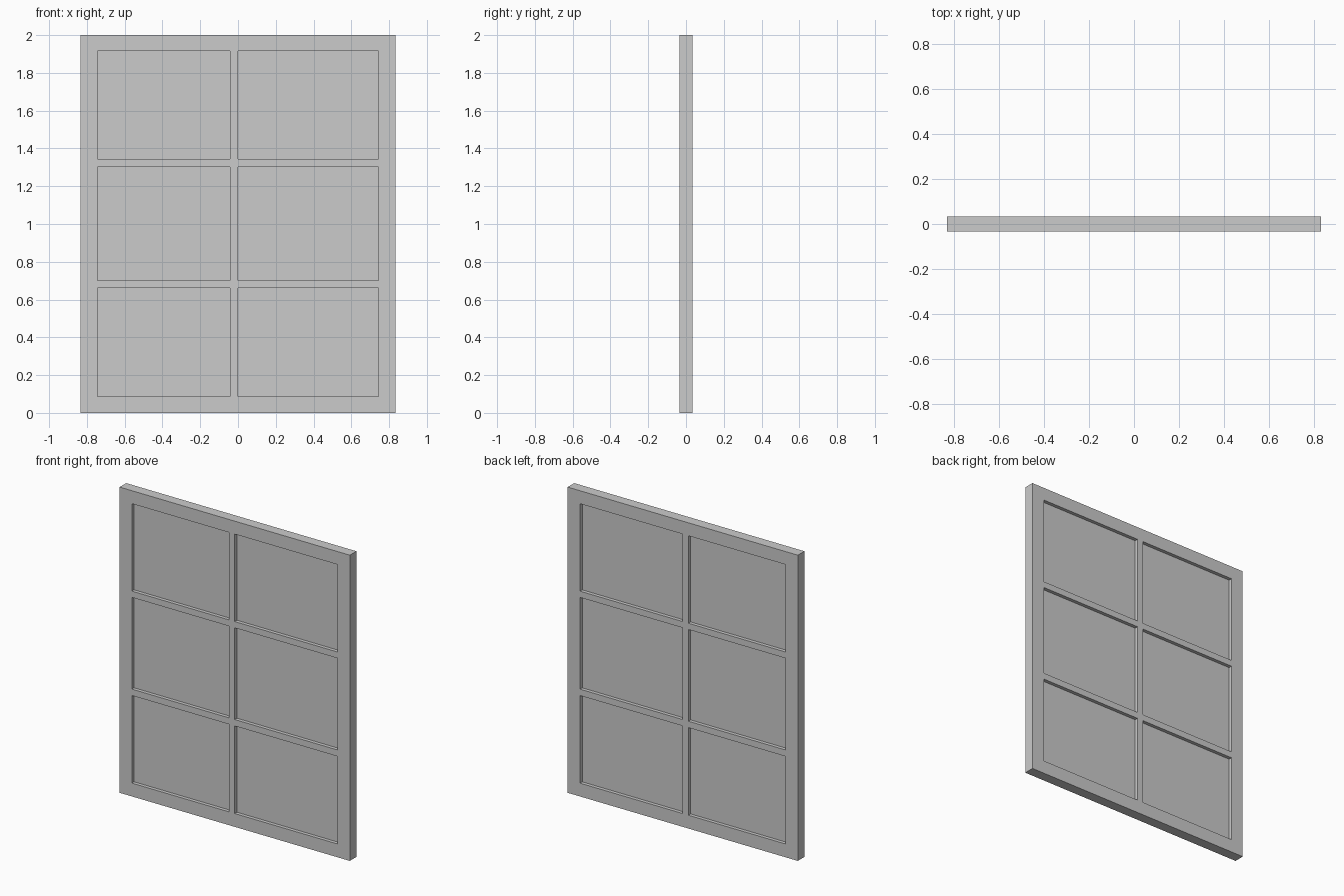
import bpy, bmesh

if "Cube" in bpy.data.objects:
    bpy.data.objects.remove(bpy.data.objects["Cube"])

HALF_DEPTH = 0.034   # frame half thickness in y
PANE_HALF = 0.011    # pane half thickness in y
XS = [-0.833, -0.745, -0.042, 0.0, 0.743, 0.833]              # stiles / centre bar
ZS = [0.0, 0.087, 0.66, 0.702, 1.302, 1.343, 1.915, 2.0]      # rails / cross bars


def is_opening(i, k):
    return i % 2 == 1 and k % 2 == 1


def sheet(name, keep, half):
    """Upright grid sheet keeping chosen cells, thickened evenly in y."""
    bm = bmesh.new()
    v = [[bm.verts.new((x, 0, z)) for z in ZS] for x in XS]
    for i in range(len(XS) - 1):
        for k in range(len(ZS) - 1):
            if keep(i, k):
                bm.faces.new((v[i][k], v[i + 1][k], v[i + 1][k + 1], v[i][k + 1]))
    loose = [p for p in bm.verts if not p.link_faces]
    bmesh.ops.delete(bm, geom=loose, context='VERTS')
    me = bpy.data.meshes.new(name)
    bm.to_mesh(me)
    bm.free()
    ob = bpy.data.objects.new(name, me)
    bpy.context.collection.objects.link(ob)
    mod = ob.modifiers.new("thickness", 'SOLIDIFY')
    mod.thickness = 2 * half
    mod.offset = 0
    return ob


# Outer frame with glazing bars in one piece
sheet("window_frame", lambda i, k: not is_opening(i, k), HALF_DEPTH)

# Six panes recessed on both faces
sheet("window_panes", is_opening, PANE_HALF)
